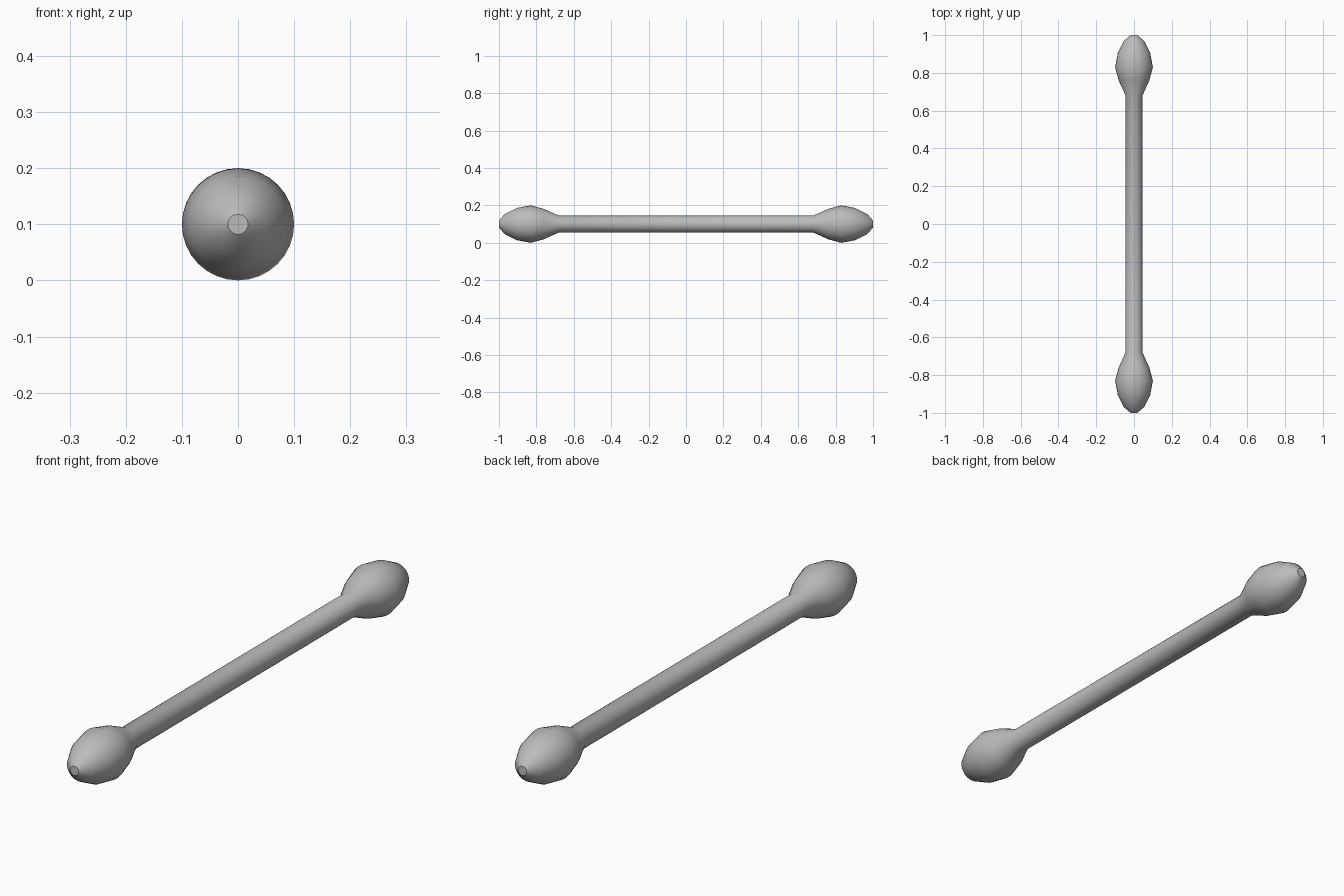
import bpy
import bmesh
import math

cube = bpy.data.objects.get("Cube")
if cube:
    bpy.data.objects.remove(cube, do_unlink=True)

SEGMENTS = 32
CENTRE_Z = 0.1

# Plain grey material
grey = bpy.data.materials.new("grey")
grey.use_nodes = True
colour = (0.5, 0.5, 0.5, 1)
grey.diffuse_color = colour
grey.node_tree.nodes["Principled BSDF"].inputs["Base Color"].default_value = colour

# Half profile as (distance along the rod, radius), from shaft end to tip
bulb = [(0.68, 0.045), (0.76, 0.081), (0.83, 0.1),
        (0.905, 0.086), (0.97, 0.053), (1.0, 0.018)]
profile = [(-y, r) for y, r in reversed(bulb)] + bulb

# Rod with a bulb on each end, lathed around the y axis
bm = bmesh.new()
rings = []
for y, r in profile:
    angles = [2 * math.pi * i / SEGMENTS for i in range(SEGMENTS)]
    rings.append([bm.verts.new((r * math.cos(a), y, CENTRE_Z + r * math.sin(a)))
                  for a in angles])
for near, far in zip(rings, rings[1:]):
    for i in range(SEGMENTS):
        j = (i + 1) % SEGMENTS
        bm.faces.new((near[i], near[j], far[j], far[i]))

# Flat tips
bm.faces.new(rings[0])
bm.faces.new(rings[-1])
bmesh.ops.recalc_face_normals(bm, faces=bm.faces)

mesh = bpy.data.meshes.new("double_ended_rod")
bm.to_mesh(mesh)
bm.free()
mesh.materials.append(grey)
rod = bpy.data.objects.new("double_ended_rod", mesh)
bpy.context.collection.objects.link(rod)

# Smooth sides, crisp tip edges
bpy.ops.object.select_all(action="DESELECT")
rod.select_set(True)
bpy.context.view_layer.objects.active = rod
bpy.ops.object.shade_smooth_by_angle(angle=math.radians(32))
